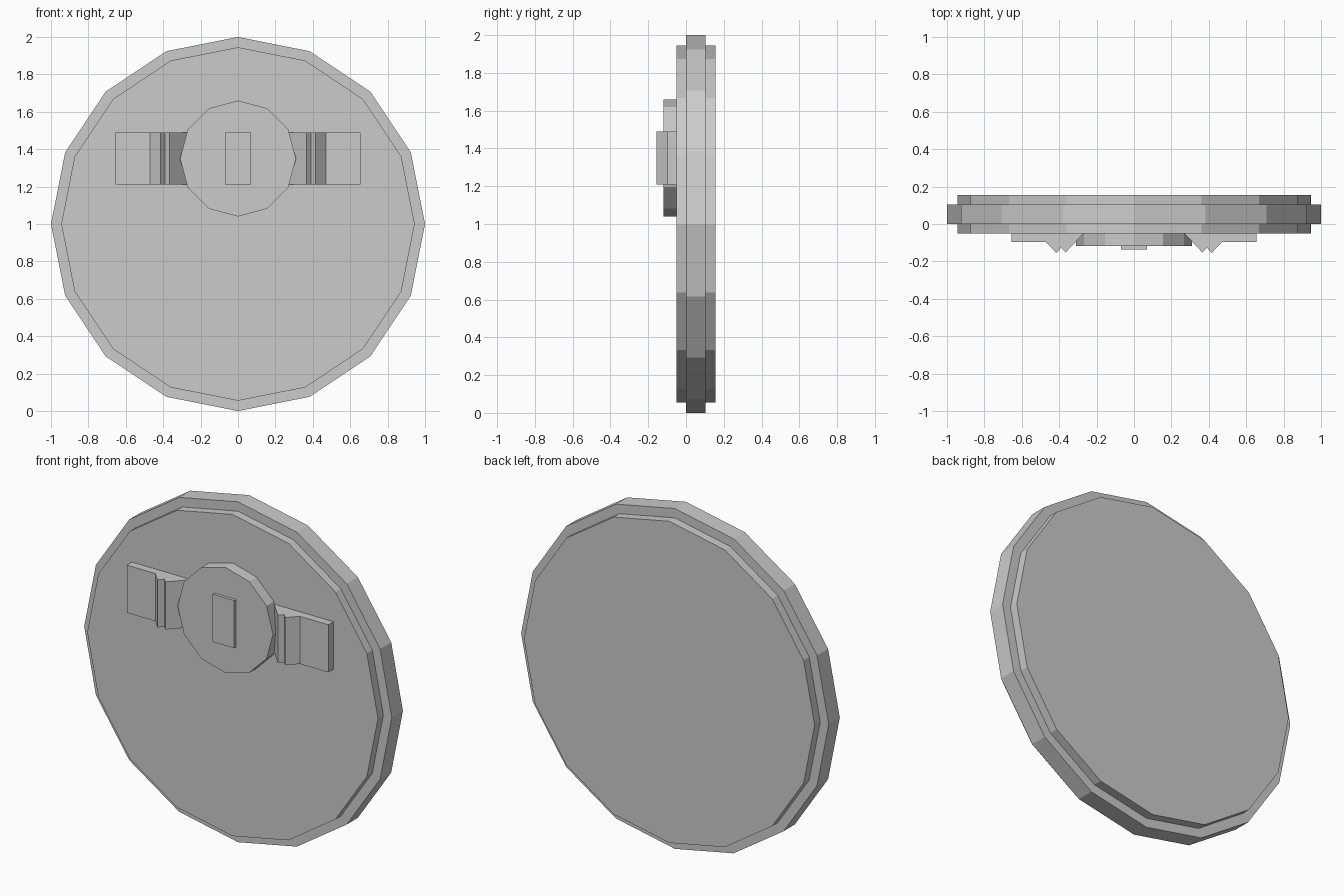
import bpy
import bmesh
from math import cos, sin, tau
from mathutils import Vector

cube = bpy.data.objects.get("Cube")
if cube:
    bpy.data.objects.remove(cube, do_unlink=True)

grey = bpy.data.materials.new("plain grey")
grey.use_nodes = True
colour = (0.6, 0.6, 0.6, 1)
grey.diffuse_color = colour
grey.node_tree.nodes["Principled BSDF"].inputs["Base Color"].default_value = colour


def extrude(name, outline, offset):
    """Solid made by sweeping a flat outline along an offset."""
    bm = bmesh.new()
    face = bm.faces.new([bm.verts.new(p) for p in outline])
    cap = bmesh.ops.extrude_face_region(bm, geom=[face], use_keep_orig=True)
    moved = [v for v in cap["geom"] if isinstance(v, bmesh.types.BMVert)]
    bmesh.ops.translate(bm, verts=moved, vec=Vector(offset))
    bmesh.ops.recalc_face_normals(bm, faces=bm.faces)
    mesh = bpy.data.meshes.new(name)
    bm.to_mesh(mesh)
    bm.free()
    mesh.materials.append(grey)
    obj = bpy.data.objects.new(name, mesh)
    bpy.context.collection.objects.link(obj)
    return obj


def disc(name, sides, radius, z, front, back):
    """Faceted disc facing the front."""
    ring = [(radius * cos(tau * i / sides), front, z + radius * sin(tau * i / sides))
            for i in range(sides)]
    return extrude(name, ring, (0, back - front, 0))


# Main body and the wider rim around it
disc("body", 16, 0.945, 1.0, -0.05, 0.155)
disc("rim", 16, 1.0, 1.0, 0.0, 0.103)

# Round hub with a small raised plate
disc("hub", 12, 0.31, 1.35, -0.118, -0.04)
low, high = 1.21, 1.49
plate = [(-0.07, -0.135), (0.07, -0.135), (0.07, -0.1), (-0.07, -0.1)]
extrude("hub_plate", [(x, y, low) for x, y in plate], (0, 0, high - low))

# Notched lugs on either side of the hub
lug = [(0.26, -0.04), (0.365, -0.152), (0.39, -0.127), (0.415, -0.155),
       (0.47, -0.097), (0.655, -0.097), (0.655, -0.04)]
for side, sign in (("left", 1), ("right", -1)):
    extrude(side + "_lug", [(sign * x, y, low) for x, y in lug], (0, 0, high - low))
